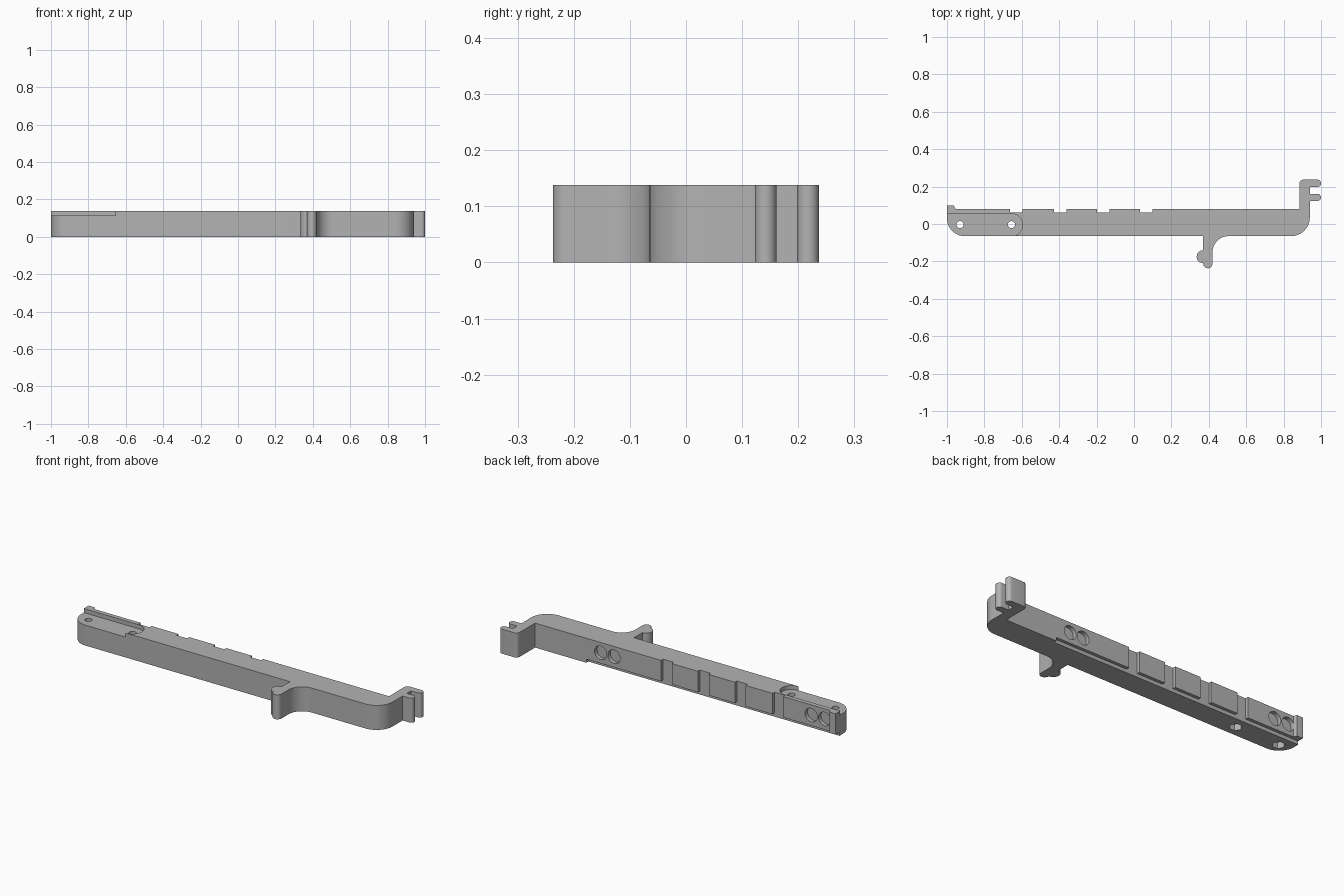
import bpy, bmesh
from math import cos, sin, radians, pi
from mathutils import Matrix

cube = bpy.data.objects.get("Cube")
if cube:
    bpy.data.objects.remove(cube, do_unlink=True)

HEIGHT = 0.138
LEDGE = 0.062    # depth of the slots and of the lower relief in the back face
BACK, FRONT = 0.08, -0.065

grey = bpy.data.materials.new("plain grey")
grey.use_nodes = True
colour = (0.45, 0.45, 0.45, 1)
grey.diffuse_color = colour
grey.node_tree.nodes["Principled BSDF"].inputs["Base Color"].default_value = colour


def arc(cx, cy, r, start, end, steps=12):
    angles = [radians(start + (end - start) * i / steps) for i in range(steps + 1)]
    return [(cx + r * cos(a), cy + r * sin(a)) for a in angles]


def rect(x0, y0, x1, y1):
    return [(x0, y0), (x1, y0), (x1, y1), (x0, y1)]


def prism(name, outline, z0, z1, matrix=None):
    bm = bmesh.new()
    face = bm.faces.new([bm.verts.new((x, y, z0)) for x, y in outline])
    top = bmesh.ops.extrude_face_region(bm, geom=[face])["geom"]
    bmesh.ops.translate(bm, vec=(0, 0, z1 - z0),
                        verts=[v for v in top if isinstance(v, bmesh.types.BMVert)])
    if matrix:
        bm.transform(matrix)
    bmesh.ops.recalc_face_normals(bm, faces=bm.faces)
    mesh = bpy.data.meshes.new(name)
    bm.to_mesh(mesh)
    bm.free()
    mesh.materials.append(grey)
    obj = bpy.data.objects.new(name, mesh)
    bpy.context.collection.objects.link(obj)
    return obj


# Outline of the arm, counter-clockwise from the rounded front corner
outline = arc(-0.905, 0.03, 0.095, 180, 270)
# Hooked foot with a side bump and a fillet into the bar
outline += [(0.37, FRONT)]
outline += arc(0.37, -0.175, 0.035, 90, 270)
outline += arc(0.395, -0.212, 0.025, 180, 360)
outline += arc(0.505, -0.15, 0.085, 180, 90)
# Bent end with two rounded prongs
outline += arc(0.84, 0.035, 0.1, 270, 360)
outline += [(0.94, 0.123)]
outline += arc(0.981, 0.142, 0.019, -90, 90)
outline += [(0.94, 0.161), (0.94, 0.198)]
outline += arc(0.981, 0.2175, 0.0195, -90, 90)
outline += arc(0.905, 0.217, 0.02, 90, 180, 6)
outline += [(0.885, BACK)]
# Slots along the back face
for right in (0.10, -0.13, -0.36, -0.595):
    left = right - 0.068
    outline += [(right, BACK), (right, LEDGE), (left, LEDGE), (left, BACK)]
# End lip
outline += [(-0.955, BACK), (-0.963, 0.098), (-1, 0.098)]

arm = prism("arm", outline, 0, HEIGHT)
cutters = []

# Relief along the lower back edge
cutters.append(prism("lower_relief", rect(-1.1, LEDGE, 0.565, 0.15), -0.05, 0.02))

# Round-ended pocket in the top
pocket = [(-1.1, -0.1), (-0.655, -0.1)] + arc(-0.655, -0.005, 0.06, -90, 90, 20)
cutters.append(prism("pocket", pocket + [(-1.1, 0.055)], 0.115, 0.2))

# Screw holes with six-sided nut seats underneath
for x in (-0.93, -0.655):
    cutters.append(prism("screw_hole", arc(x, -0.003, 0.019, 0, 345, 23), -0.05, 0.2))
    cutters.append(prism("nut_seat", arc(x, -0.003, 0.034, 0, 300, 5), -0.05, 0.035))

# Pairs of round blind holes in the back face
for x in (0.476, 0.393, -0.836, -0.92):
    turn = Matrix.Translation((x, BACK, 0.08)) @ Matrix.Rotation(pi / 2, 4, "X")
    cutters.append(prism("round_hole", arc(0, 0, 0.038, 0, 348.75, 31), -0.05, 0.022, turn))

bpy.ops.object.select_all(action="DESELECT")
bpy.context.view_layer.objects.active = arm
arm.select_set(True)
for cutter in cutters:
    cutter.hide_render = True
    mod = arm.modifiers.new(cutter.name, "BOOLEAN")
    mod.operation = "DIFFERENCE"
    mod.solver = "EXACT"
    mod.object = cutter
    bpy.ops.object.modifier_apply(modifier=mod.name)
    bpy.data.objects.remove(cutter, do_unlink=True)

bpy.ops.object.shade_smooth_by_angle(angle=radians(30))
